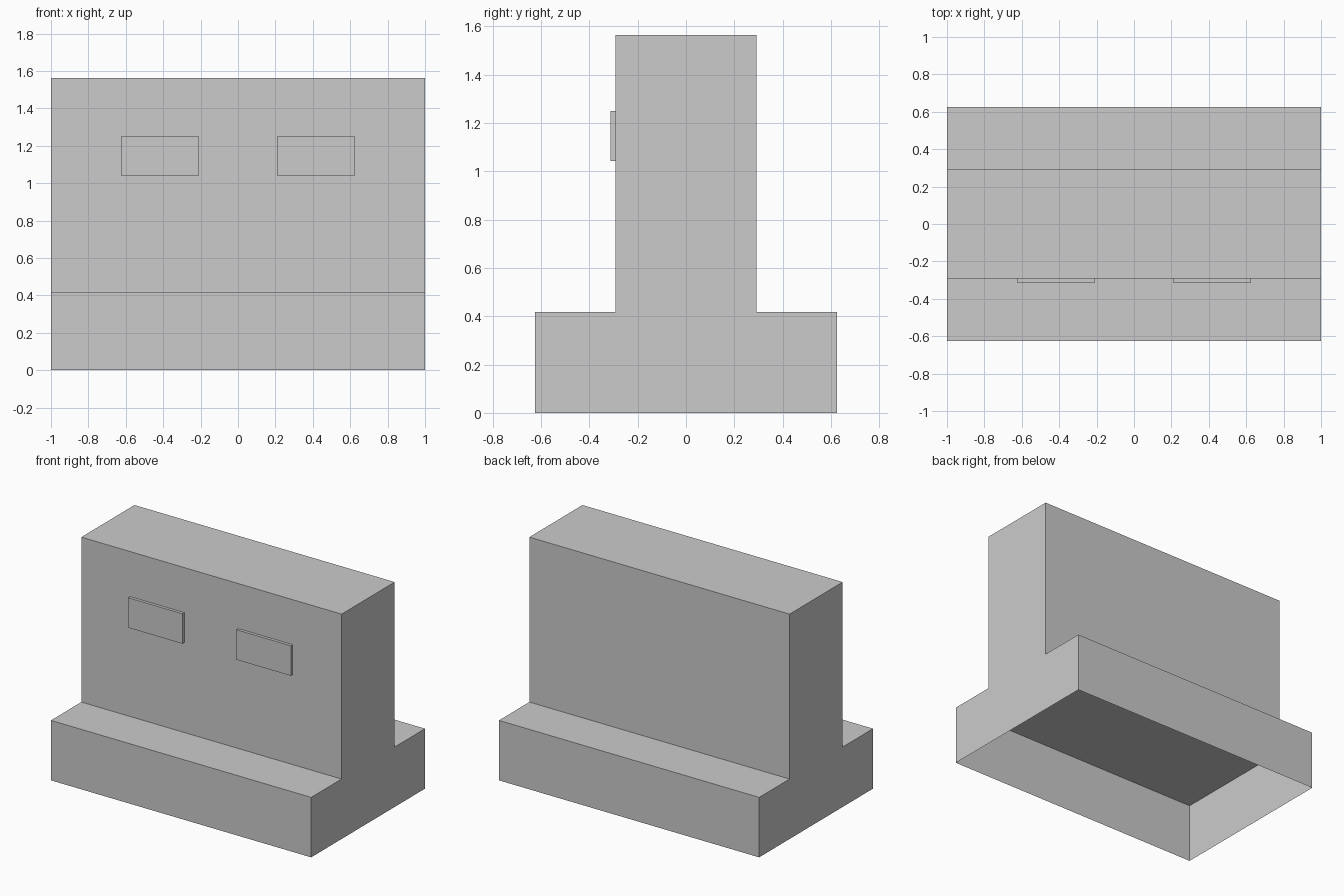
import bpy, bmesh

if "Cube" in bpy.data.objects:
    bpy.data.objects.remove(bpy.data.objects["Cube"])

U = 1 / 48  # grid unit of the design

grey = bpy.data.materials.new("concrete_grey")
grey.diffuse_color = (0.6, 0.6, 0.6, 1)
grey.use_nodes = True
grey.node_tree.nodes["Principled BSDF"].inputs["Base Color"].default_value = grey.diffuse_color


def box(name, x, y, z, open_side=None):
    """Box from (min, max) ranges in grid units; open_side is the normal of a face left out."""
    bm = bmesh.new()
    bmesh.ops.create_cube(bm, size=1)
    for v in bm.verts:
        for i, (lo, hi) in enumerate((x, y, z)):
            v.co[i] = (hi if v.co[i] > 0 else lo) * U
    bm.normal_update()
    if open_side:
        axis, sign = open_side
        drop = [f for f in bm.faces if f.normal[axis] * sign > 0.9]
        bmesh.ops.delete(bm, geom=drop, context='FACES')
    mesh = bpy.data.meshes.new(name)
    bm.to_mesh(mesh)
    bm.free()
    mesh.materials.append(grey)
    obj = bpy.data.objects.new(name, mesh)
    bpy.context.collection.objects.link(obj)
    return obj


# Wide footing, hollow and open underneath
box("footing", (-48, 48), (-30, 30), (0, 20), open_side=(2, -1))

# Upright wall standing on the footing
box("wall", (-48, 48), (-14, 14), (20, 75), open_side=(2, -1))

# Two raised plates on the front of the wall
for side, x in (("left", (-30, -10)), ("right", (10, 30))):
    box(side + "_front_plate", x, (-15, -14), (50, 60), open_side=(1, 1))
